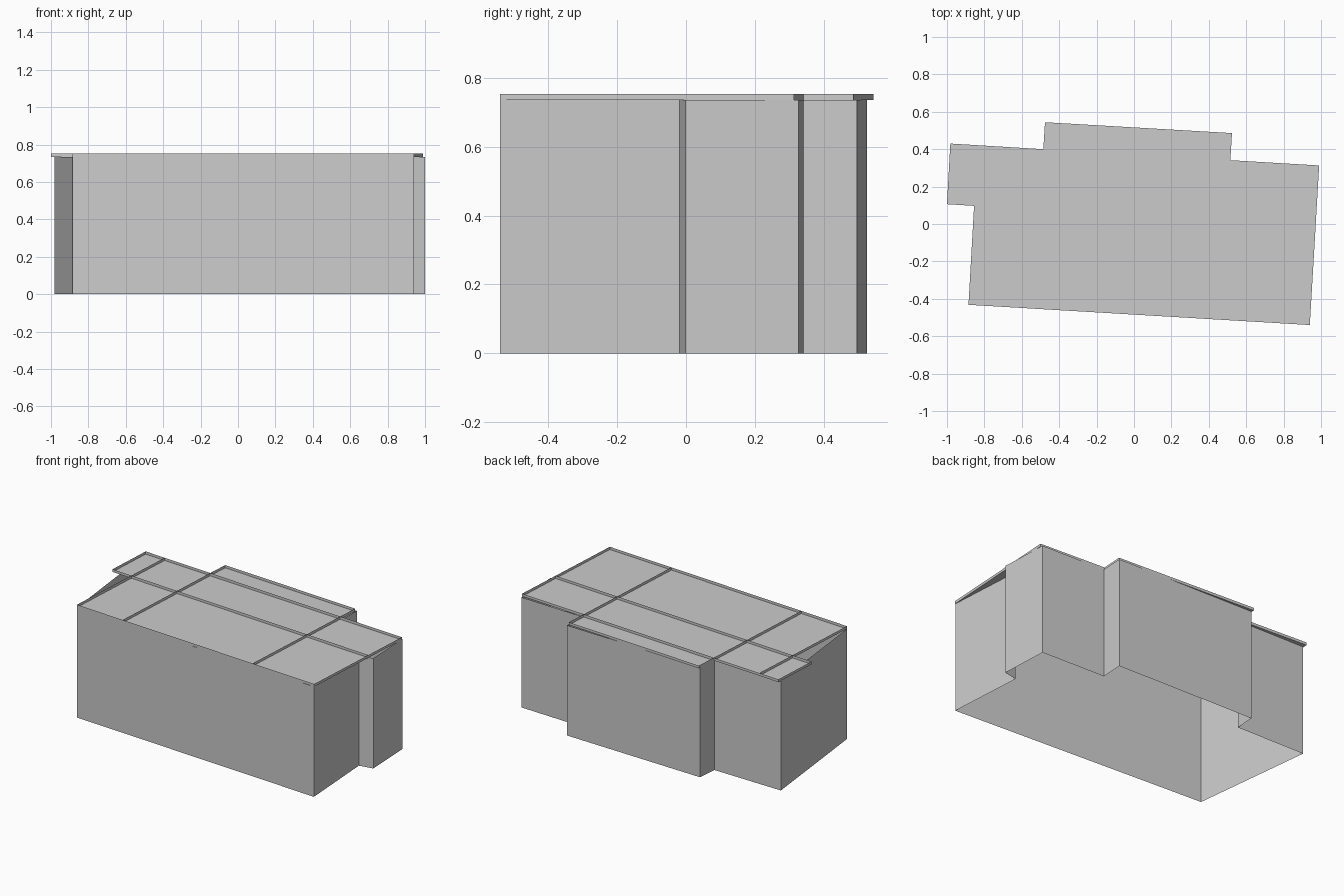
import bpy, bmesh

if "Cube" in bpy.data.objects:
    bpy.data.objects.remove(bpy.data.objects["Cube"])

WALL_TOP, ROOF_TOP = 0.735, 0.753


def make_object(name, bm):
    mesh = bpy.data.meshes.new(name)
    bm.to_mesh(mesh)
    bm.free()
    obj = bpy.data.objects.new(name, mesh)
    bpy.context.collection.objects.link(obj)
    return obj


def strip(name, points, z0, z1, closed=False):
    """Thin upright sheet that follows a plan outline."""
    bm = bmesh.new()
    low = [bm.verts.new((x, y, z0)) for x, y in points]
    high = [bm.verts.new((x, y, z1)) for x, y in points]
    n = len(points)
    for i in range(n if closed else n - 1):
        j = (i + 1) % n
        bm.faces.new((low[i], low[j], high[j], high[i]))
    return make_object(name, bm)


def sheet(name, points, z):
    """Flat horizontal sheet filling a plan outline."""
    bm = bmesh.new()
    bm.faces.new([bm.verts.new((x, y, z)) for x, y in points])
    return make_object(name, bm)


# Plan outlines, counter-clockwise from the front left corner
walls = [(-0.885, -0.432), (0.938, -0.54), (0.905, -0.019), (1.0, -0.002),
         (0.985, 0.326), (0.523, 0.343), (0.53, 0.497), (-0.472, 0.525),
         (-0.483, 0.39), (-0.98, 0.40)]
roof = [(-0.885, -0.432), (0.94, -0.54), (0.99, 0.313), (0.515, 0.341),
        (0.524, 0.486), (-0.476, 0.544), (-0.485, 0.40), (-0.982, 0.43),
        (-1.0, 0.106), (-0.855, 0.097)]

# Open-bottomed wall shell
strip("walls", walls, 0, WALL_TOP, closed=True)

# Roof deck with a raised rim
sheet("roof_deck", roof, WALL_TOP)
strip("roof_rim", roof, WALL_TOP, ROOF_TOP, closed=True)

# Raised seams dividing the roof into panels
seams = {
    "roof_seam_left": (roof[6], (-0.534, -0.453)),
    "roof_seam_right": (roof[3], (0.466, -0.512)),
    "roof_seam_middle": (roof[9], (0.971, -0.012)),
    "roof_seam_back": (roof[6], roof[3]),
    "roof_seam_corner": (roof[9], (-0.836, 0.421)),
}
for name, ends in seams.items():
    strip(name, ends, WALL_TOP, ROOF_TOP)
